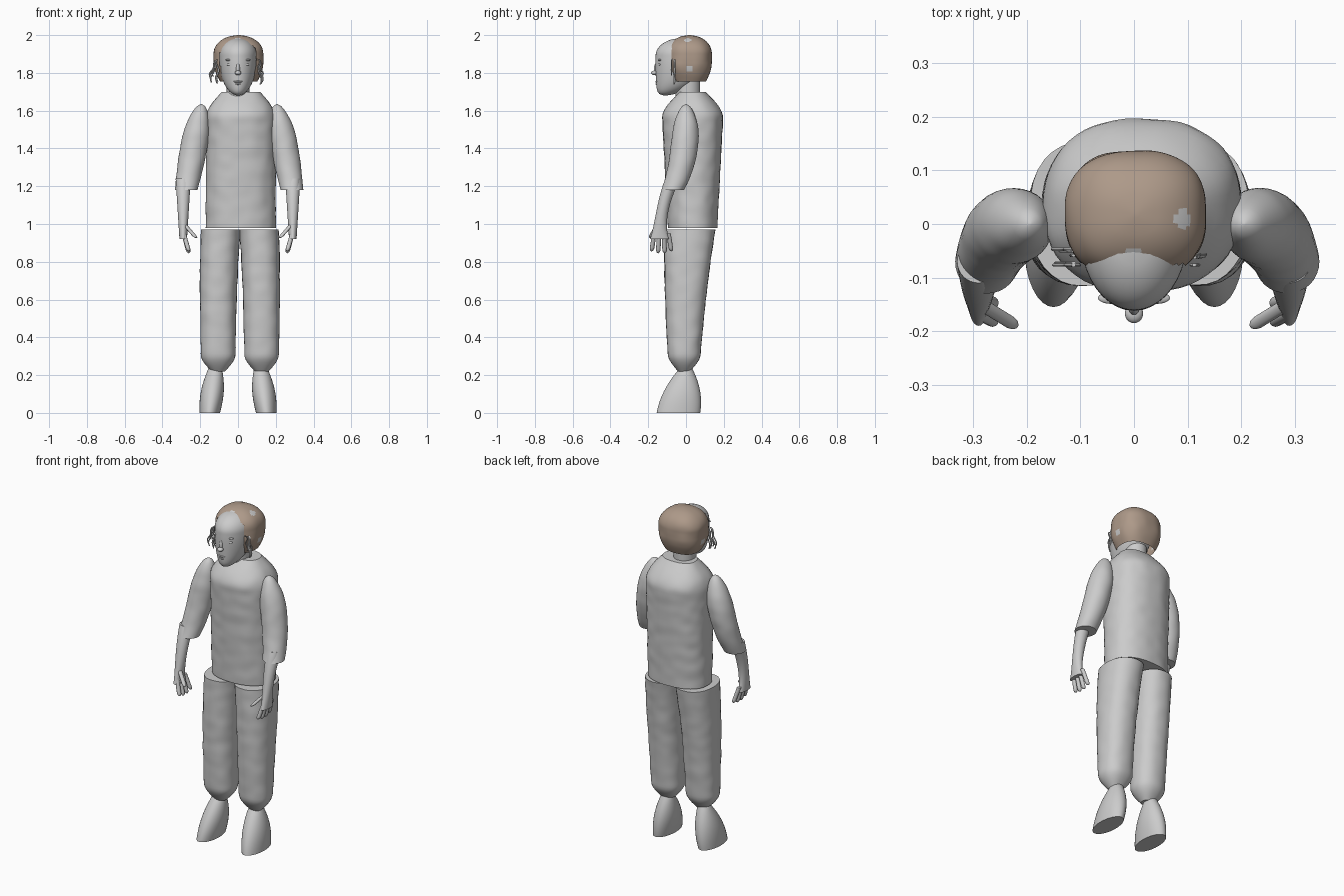
import bpy, bmesh, math, random
from mathutils import Vector, noise

random.seed(4)
cube = bpy.data.objects.get("Cube")
if cube:
    bpy.data.objects.remove(cube, do_unlink=True)


def material(name, red, green, blue):
    mat = bpy.data.materials.new(name)
    mat.use_nodes = True
    mat.diffuse_color = (red, green, blue, 1)
    shader = mat.node_tree.nodes["Principled BSDF"]
    shader.inputs["Base Color"].default_value = mat.diffuse_color
    return mat


GREY = material("plain_grey", .6, .6, .6)
BROWN = material("soft_brown", .42, .32, .25)


def mix(start, end, t):
    return start + (end - start) * t


def ease(t):
    """Rises smoothly to one, then stays there."""
    return math.sin(min(t, 1) * math.pi / 2)


def dome(t, share):
    """Rounded end that reaches full width after the given share of the length."""
    rest = 1 - min(max(t / share, 0), 1)
    return max(math.sqrt(1 - rest * rest), .05)


def signed_power(value, exponent):
    return math.copysign(abs(value) ** exponent, value)


def smooth(obj):
    bpy.ops.object.select_all(action="DESELECT")
    obj.select_set(True)
    bpy.context.view_layer.objects.active = obj
    bpy.ops.object.shade_smooth_by_angle(angle=math.radians(45))


def loft(name, bottom, top, centre, radii, mat=GREY, side=1, shift=0,
         squareness=1, sides=32, steps=24, lumps=0, closed=True):
    """Stack oval sections; centre and radii are rules of the height share t."""
    bm = bmesh.new()
    rows = []
    for step in range(steps + 1):
        t = step / steps
        z = mix(bottom, top, t)
        cx, cy = centre(t)
        rx, ry = radii(t)
        row = []
        for k in range(sides):
            angle = math.tau * k / sides
            x = signed_power(math.cos(angle), squareness) * rx
            y = signed_power(math.sin(angle), squareness) * ry
            swell = 1 + lumps * noise.noise(Vector((cx + x + side, cy + y, z)) * 16)
            row.append(bm.verts.new((side * (cx + x * swell) + shift, cy + y * swell, z)))
        rows.append(row)
    for low, high in zip(rows, rows[1:]):
        for k in range(sides):
            bm.faces.new((low[k - 1], low[k], high[k], high[k - 1]))
    bm.faces.new(rows[-1])
    if closed:
        bm.faces.new(rows[0])
    bmesh.ops.recalc_face_normals(bm, faces=bm.faces)
    mesh = bpy.data.meshes.new(name)
    bm.to_mesh(mesh)
    bm.free()
    obj = bpy.data.objects.new(name, mesh)
    bpy.context.collection.objects.link(obj)
    mesh.materials.append(mat)
    smooth(obj)
    return obj


def ball(name, location, size):
    bpy.ops.mesh.primitive_uv_sphere_add(segments=20, ring_count=12, location=location)
    obj = bpy.context.object
    obj.name = name
    obj.scale = size
    obj.data.materials.append(GREY)
    smooth(obj)


# Tunic with sloping shoulders, and neck
def tunic_radii(t):
    shrink = mix(.55, 1, ease((1 - t) / .2))
    return .185 * shrink, mix(.13, .17, t) * shrink ** 1.5


loft("tunic", .98, 1.7, lambda t: (.015, .035), tunic_radii,
     squareness=.87, sides=56, steps=48, lumps=.02)
loft("neck", 1.66, 1.8, lambda t: (0, .01), lambda t: (.06, .065))


# Section rules for the limbs
def trouser_radii(t):
    gather = mix(.4, 1, ease(t / .12))
    return mix(.09, .105, t) * gather, mix(.08, .135, t) * gather


def foot_radii(t):
    return mix(.055, .035, t) + .015 * math.sin(math.pi * t), .03 + .085 * (1 - t * t)


def sleeve_radii(t):
    radius = (.06 + .012 * math.sin(math.pi * t)) * dome(1 - t, .4)
    return radius, radius


def forearm_radii(t):
    wrist = mix(.02, .04, t)
    return wrist, wrist + .03 * (1 - t) ** 4


def finger_radii(t):
    radius = .012 * dome(t, .2)
    return radius, radius


for label, side in (("left", 1), ("right", -1)):
    loft(label + "_trouser_leg", .22, .97,
         lambda t: (.115 - .015 * t ** 4, .03 * t * t - .01), trouser_radii,
         side=side, shift=.01, squareness=.87, steps=48, lumps=.025)
    loft(label + "_foot", 0, .24,
         lambda t: (mix(.15, .12, t), mix(-.04, 0, t)), foot_radii, side=side)
    loft(label + "_sleeve", 1.18, 1.635,
         lambda t: (mix(.28, .2, t), -.07 * (1 - t) ** 3), sleeve_radii,
         side=side, shift=.006, steps=40, lumps=.03)
    loft(label + "_forearm_and_palm", .92, 1.24,
         lambda t: (.29, .07 * t * t - .14), forearm_radii, side=side)
    # Fingers fan out from the palm
    for index, finger in enumerate(("fore", "middle", "ring", "little")):
        fan = index - 1.5
        loft(f"{label}_{finger}_finger", .84 + .01 * abs(fan), .95,
             lambda t: (mix(.26, .288, t), -.13 + fan * mix(.035, .025, t)), finger_radii,
             side=side, sides=12)
    loft(label + "_thumb", .925, 1,
         lambda t: (mix(.22, .285, t), mix(-.19, -.15, t)), finger_radii,
         side=side, sides=12)


# Head, egg shaped with the chin pushed forward
def head_radii(t):
    width = dome(t, .65) * dome(1 - t, .3)
    return .1 * width, .14 * width


loft("head", 1.68, 1.985, lambda t: (0, -.02 - .09 * (1 - t) ** 4), head_radii,
     sides=40, steps=40)

# Face
ball("nose_bridge", (0, -.155, 1.82), (.011, .015, .035))
ball("nose_tip", (0, -.167, 1.8), (.017, .018, .012))
ball("upper_lip", (0, -.151, 1.754), (.025, .012, .006))
ball("lower_lip", (0, -.149, 1.742), (.02, .012, .007))
for side in (1, -1):
    ball("eye", (side * .042, -.138, 1.844), (.017, .009, .008))
    ball("brow", (side * .043, -.138, 1.868), (.024, .011, .006))
    ball("ear", (side * .1, -.03, 1.82), (.012, .022, .034))


# Hair shell, open over the face
def hair_radii(t):
    width = .132 * dome(1 - t, .4) * mix(.75, 1, ease(t / .4))
    return width, width * .9


hair = loft("hair", 1.755, 2, lambda t: (.003, .018), hair_radii, BROWN,
            squareness=.8, sides=72, steps=48, lumps=.02, closed=False)
hair.data.materials.append(GREY)
bm = bmesh.new()
bm.from_mesh(hair.data)
face_opening = []
for face in bm.faces:
    spot = face.calc_center_median()
    if spot.y < -.075 and spot.z < 1.967:
        face_opening.append(face)
bmesh.ops.delete(bm, geom=face_opening, context="FACES")

# Bare patches on the crown, at the parting and over the ears
patches = [Vector(p) for p in ((0, -.06, 1.98), (.09, .01, 1.97), (.13, .02, 1.82), (-.13, .02, 1.82))]
for face in bm.faces:
    spot = face.calc_center_median()
    if any((spot - patch).length < .018 for patch in patches):
        face.material_index = 1
bm.to_mesh(hair.data)
bm.free()

# Loose strands beside the face
for side, count, reach in ((-1, 9, .15), (1, 6, .13)):
    for strand in range(count):
        x = random.uniform(.1, reach)
        y = random.uniform(-.08, -.04)
        loft("loose_strand", random.uniform(1.73, 1.79), 1.87,
             lambda t: (mix(x, .11, t * t) + .006 * math.sin(t * 9), y),
             lambda t: (.004, .003), side=side, sides=6, steps=12)
